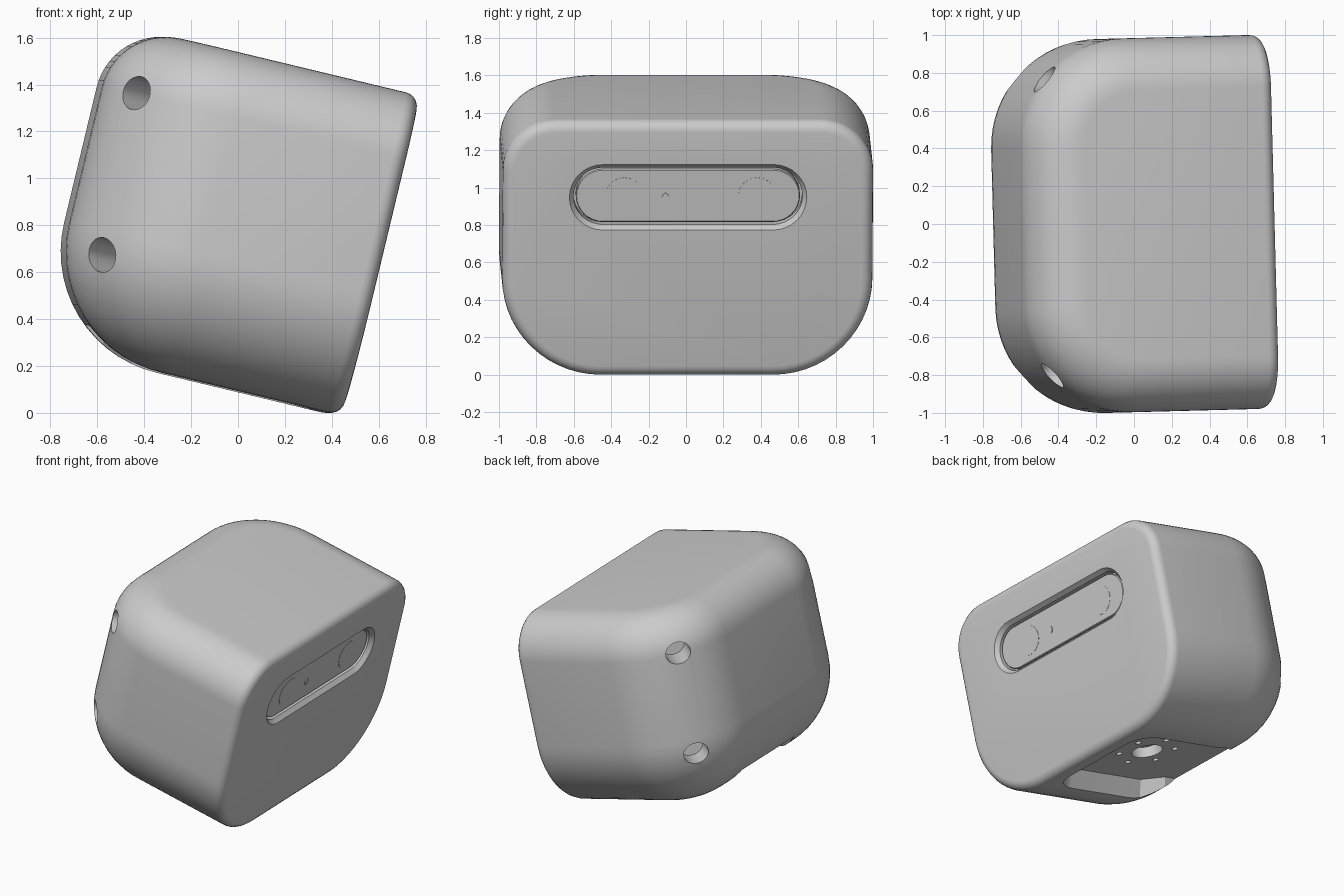
import bpy, bmesh
from math import sin, cos, pi, radians
from mathutils import Vector

if "Cube" in bpy.data.objects:
    bpy.data.objects.remove(bpy.data.objects["Cube"])

TILT = (0, radians(13.5), radians(1.5))
FRONT, BACK, HALF_W = 0.42, -0.9, 0.99
BOTTOM, TOP = 0.088, 1.492
BACK_R, LOW_R, HIGH_R = 0.57, 0.53, 0.28
WINDOW_V = 1.076

grey = bpy.data.materials.new("plain grey")
grey.use_nodes = True
grey.diffuse_color = (0.6, 0.6, 0.6, 1)
grey.node_tree.nodes["Principled BSDF"].inputs["Base Color"].default_value = (0.6, 0.6, 0.6, 1)


def finish(name, bm):
    bmesh.ops.recalc_face_normals(bm, faces=bm.faces)
    mesh = bpy.data.meshes.new(name)
    bm.to_mesh(mesh)
    bm.free()
    mesh.materials.append(grey)
    ob = bpy.data.objects.new(name, mesh)
    ob.rotation_euler = TILT
    ob.location.y = -0.006
    bpy.context.collection.objects.link(ob)
    return ob


def loft(bm, loops, closed=True):
    """Skin a stack of loops and cap both ends."""
    rows = [[bm.verts.new(p) for p in loop] for loop in loops]
    n = len(rows[0])
    for a, b in zip(rows, rows[1:]):
        for i in range(n if closed else n - 1):
            j = (i + 1) % n
            bm.faces.new((a[i], a[j], b[j], b[i]))
    bm.faces.new(rows[0])
    bm.faces.new(rows[-1])
    return rows


def solid(name, loops):
    bm = bmesh.new()
    loft(bm, loops)
    return finish(name, bm)


def mirrored(half, v):
    """Close a half outline by mirroring it across the middle."""
    return [(u, y, v) for u, y in half] + [(u, -y, v) for u, y in reversed(half)]


def plan(inset, v):
    """Plan outline with two round back corners."""
    half = [(FRONT, HALF_W - inset)]
    for i in range(17):
        a = pi / 2 + pi / 2 * i / 16
        r = BACK_R - inset
        half.append((BACK + BACK_R + r * cos(a), HALF_W - BACK_R + r * sin(a)))
    return mirrored(half, v)


def pocket(grow, v):
    """Underside pocket: round front corners, narrower and open at the back."""
    half = []
    for i in range(9):
        a = pi / 2 * i / 8
        r = 0.12 + grow
        half.append((0.14 + r * cos(a), 0.28 + r * sin(a)))
    half += [(-0.48, 0.4 + grow), (-0.62, 0.31 + grow), (-1.3, 0.31 + grow)]
    return mirrored(half, v)


def pill(hw, hh, u):
    """Stadium outline on a plane parallel to the front face."""
    pts = []
    for side, start in ((1, -pi / 2), (-1, pi / 2)):
        for i in range(17):
            a = start + pi * i / 16
            pts.append((u, side * (hw - hh) + hh * cos(a), WINDOW_V + hh * sin(a)))
    return pts


def cylinder(name, centre, axis, ra, rb, depth, sides=32):
    """Elliptic cylinder; ra runs sideways, rb runs upward."""
    axis = Vector(axis).normalized()
    side = Vector((-axis.y, axis.x, 0))
    side = side.normalized() if side.length > 0.01 else Vector((1, 0, 0))
    up = axis.cross(side)
    return solid(name, [[Vector(centre) + axis * d
                         + side * ra * cos(2 * pi * i / sides)
                         + up * rb * sin(2 * pi * i / sides)
                         for i in range(sides)] for d in (-depth, depth)])


# Housing: stacked plan outlines, rounded toward the top and bottom
levels = []
steps = 14
for i in range(steps + 1):
    a = pi / 2 * i / steps
    levels.append((LOW_R * (1 - sin(a)), BOTTOM + LOW_R * (1 - cos(a))))
for i in range(steps + 1):
    a = pi / 2 * i / steps
    levels.append((HIGH_R * (1 - cos(a)), TOP - HIGH_R + HIGH_R * sin(a)))
bm = bmesh.new()
rows = loft(bm, [plan(d, v) for d, v in levels], closed=False)
front = bm.faces.new([r[0] for r in rows] + [r[-1] for r in reversed(rows)])
bmesh.ops.recalc_face_normals(bm, faces=bm.faces)
bmesh.ops.bevel(bm, geom=list(front.edges), offset=0.06, segments=5,
                profile=0.5, affect='EDGES', clamp_overlap=False)
housing = finish("housing", bm)

# Cutters: window pocket, underside mount pocket, screw holes
cutters = [solid("window_cutter", [pill(0.65, 0.195, FRONT + 0.02),
                                   pill(0.632, 0.177, FRONT - 0.004),
                                   pill(0.612, 0.157, FRONT - 0.03),
                                   pill(0.612, 0.157, FRONT - 0.09)])]
cutters.append(solid("mount_cutter", [pocket(0.04, -0.3), pocket(0.04, BOTTOM), pocket(0, 0.215)]))
for side in (-1, 1):
    for u, y, v in ((-0.765, 0.79, 1.22), (-0.755, 0.805, 0.515)):
        cutters.append(cylinder("corner_hole_cutter", (u, side * y, v),
                                (-1, side, 0), 0.085, 0.073, 0.24))
HUB = -0.175
cutters.append(cylinder("hub_cutter", (HUB, 0, 0.215), (0, 0, 1), 0.105, 0.105, 0.07))
for i in range(6):
    a = radians(30 + 60 * i)
    cutters.append(cylinder("small_hole_cutter",
                            (HUB + 0.19 * cos(a), 0.19 * sin(a), 0.215),
                            (0, 0, 1), 0.021, 0.021, 0.05, 16))

bpy.context.view_layer.update()
bpy.context.view_layer.objects.active = housing
for c in cutters:
    c.hide_render = True
    mod = housing.modifiers.new("cut", 'BOOLEAN')
    mod.operation = 'DIFFERENCE'
    mod.solver = 'EXACT'
    mod.object = c
    bpy.ops.object.modifier_apply(modifier=mod.name)
for c in cutters:
    bpy.data.objects.remove(c)

# Window panel with a fine groove around it
panel_u = FRONT - 0.036
parts = [housing, solid("window_panel", [pill(0.6, 0.145, FRONT - 0.1),
                                         pill(0.6, 0.145, panel_u - 0.006),
                                         pill(0.595, 0.14, panel_u)])]

# Flush lens discs and a small sensor behind the window
for y in (-0.34, 0.37):
    parts.append(cylinder("lens_disc", (panel_u, y, WINDOW_V), (1, 0, 0), 0.1, 0.1, 0.002))
parts.append(cylinder("sensor_dot", (panel_u, -0.12, WINDOW_V - 0.01), (1, 0, 0),
                      0.018, 0.025, 0.006, 16))

bpy.ops.object.select_all(action='DESELECT')
for ob in parts:
    ob.select_set(True)
bpy.context.view_layer.objects.active = housing
bpy.ops.object.shade_smooth_by_angle(angle=radians(30))
